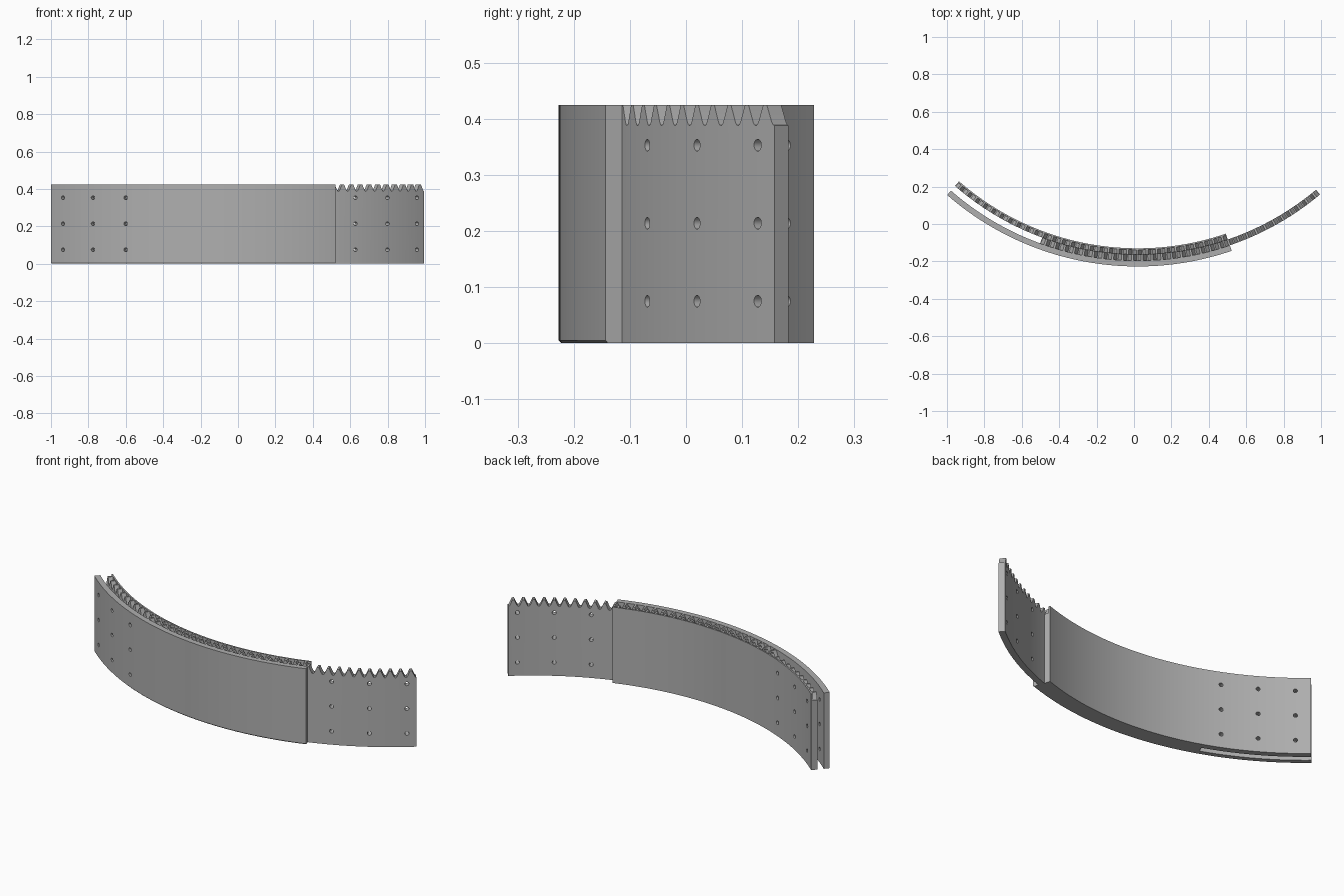
import bpy, bmesh, math
from mathutils import Matrix, Vector

cube = bpy.data.objects.get("Cube")
if cube:
    bpy.data.objects.remove(cube, do_unlink=True)

# Overall dimensions
CX, CY = 0.02, 1.323
HEIGHT, ROOT = 0.425, 0.388
R_OUT, R_MID, R_IN, R_BACK = 1.55, 1.519, 1.486, 1.453
R_RIM = 1.461
SPAN, PITCH = 60, 2
CHAMFER = 0.005
TOOTH = [(0, 0), (.07, .03), (.14, .16), (.4, 1), (.6, 1), (.86, .16), (.93, .03)]

grey = bpy.data.materials.new("plain_grey")
grey.use_nodes = True
colour = (0.43, 0.43, 0.43, 1)
grey.diffuse_color = colour
grey.node_tree.nodes["Principled BSDF"].inputs["Base Color"].default_value = colour


def place(r, deg, z):
    a = math.radians(deg)
    return Vector((CX + r * math.sin(a), CY - r * math.cos(a), z))


def make_object(name, bm):
    bmesh.ops.recalc_face_normals(bm, faces=bm.faces)
    mesh = bpy.data.meshes.new(name)
    bm.to_mesh(mesh)
    bm.free()
    mesh.materials.append(grey)
    obj = bpy.data.objects.new(name, mesh)
    bpy.context.collection.objects.link(obj)
    return obj


def sweep(name, stations):
    """Join cross-sections, each (degrees, [(radius, z), ...]), along the arc."""
    bm = bmesh.new()
    rings = [[bm.verts.new(place(r, deg, z)) for r, z in section]
             for deg, section in stations]
    n = len(rings[0])
    for a, b in zip(rings, rings[1:]):
        for i in range(n):
            j = (i + 1) % n
            bm.faces.new((a[i], a[j], b[j], b[i]))
    bm.faces.new(rings[0])
    bm.faces.new(rings[-1])
    return make_object(name, bm)


def tooth_stations(start):
    """Angles and top heights of a row of teeth, with a root at each end."""
    steps = [(start + (t + f) * PITCH, ROOT + h * (HEIGHT - 0.0005 - ROOT))
             for t in range(SPAN // PITCH) for f, h in TOOTH]
    return steps + [(start + SPAN, ROOT)]


def drill(obj, r, side):
    """Cut a three by three grid of radial bolt holes."""
    bm = bmesh.new()
    for deg in (23.6, 30.9, 38.1):
        for z in (0.075, 0.214, 0.353):
            a = math.radians(side * deg)
            turn = Matrix.Rotation(a, 4, 'Z') @ Matrix.Rotation(math.pi / 2, 4, 'X')
            bmesh.ops.create_cone(
                bm, cap_ends=True, segments=20, radius1=0.0105, radius2=0.0105,
                depth=0.08, matrix=Matrix.Translation(place(r, side * deg, z)) @ turn)
    cutter = make_object("hole_cutter", bm)
    cutter.hide_render = True
    mod = obj.modifiers.new("holes", 'BOOLEAN')
    mod.operation, mod.solver, mod.object = 'DIFFERENCE', 'EXACT', cutter
    bpy.context.view_layer.objects.active = obj
    bpy.ops.object.modifier_apply(modifier=mod.name)
    bpy.data.objects.remove(cutter, do_unlink=True)


# Plain outer panel with a chamfered lower edge
outer_section = [(R_MID, 0), (R_OUT - CHAMFER, 0), (R_OUT, CHAMFER),
                 (R_OUT, HEIGHT), (R_MID, HEIGHT)]
outer = sweep("outer_panel", [(-41.1 + d, outer_section) for d in range(SPAN + 1)])

# Middle panel, toothed through its full thickness
middle = sweep("middle_toothed_panel", [
    (deg, [(R_IN, 0), (R_MID, 0), (R_MID, z), (R_IN, z)])
    for deg, z in tooth_stations(-20.1)])

# Inner panel, toothed behind a thin smooth rim
inner = sweep("inner_toothed_panel", [
    (deg, [(R_BACK, 0), (R_IN, 0), (R_IN, z), (R_RIM, z),
           (R_RIM, HEIGHT), (R_BACK, HEIGHT)])
    for deg, z in tooth_stations(-41.1)])

# Bolt holes and shading
for panel, radius, side in ((outer, R_OUT, -1), (middle, R_MID, 1), (inner, R_IN, -1)):
    drill(panel, radius - 0.016, side)
    bpy.ops.object.select_all(action='DESELECT')
    panel.select_set(True)
    bpy.context.view_layer.objects.active = panel
    bpy.ops.object.shade_smooth_by_angle(angle=math.radians(25))
